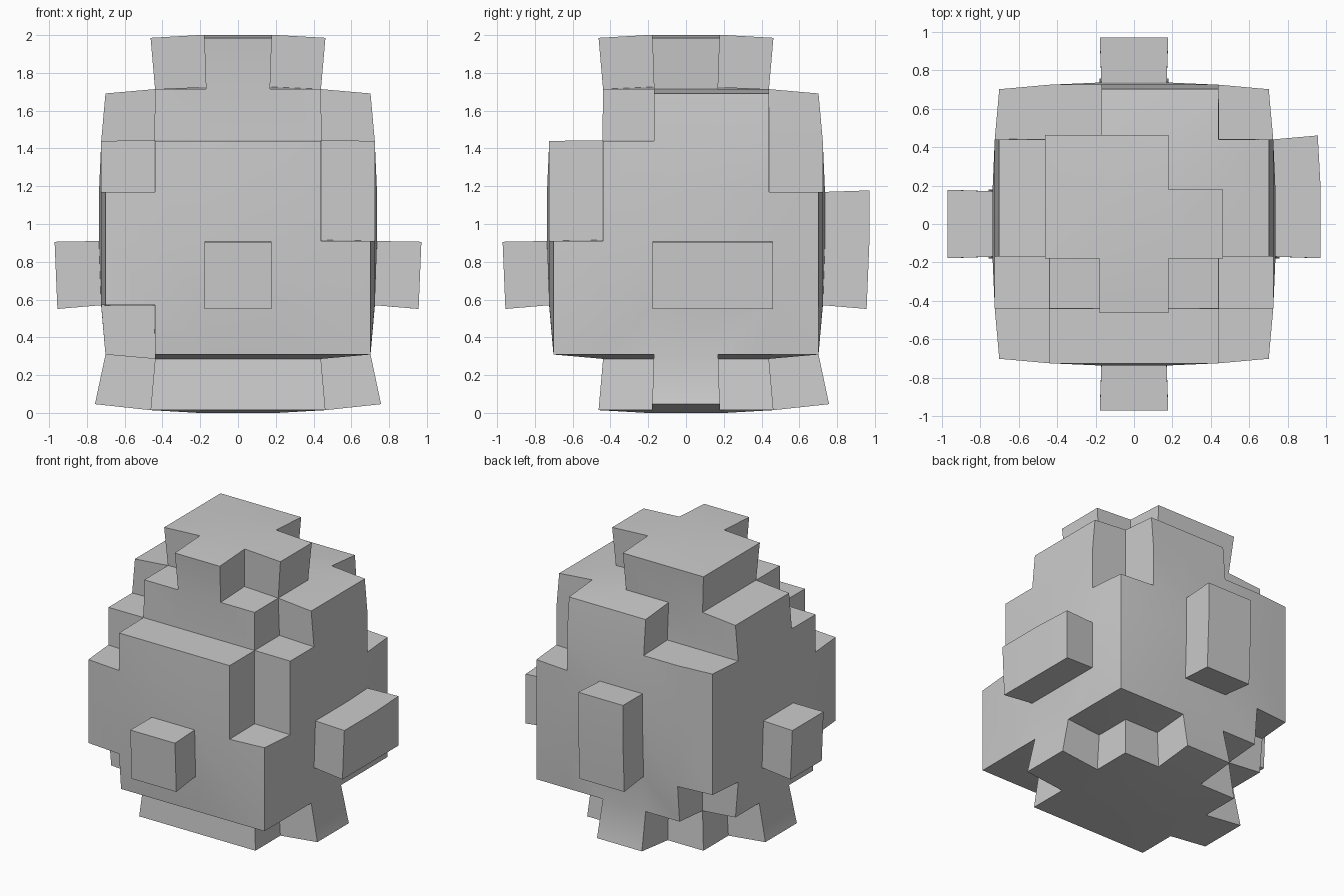
import bpy, bmesh
from mathutils import Vector

if "Cube" in bpy.data.objects:
    bpy.data.objects.remove(bpy.data.objects["Cube"])

# Cell boundaries of the uneven 7 x 7 x 7 block grid
XY = [-.95, -.72, -.44, -.17, .17, .44, .72, .95]
Z = [-.98, -.71, -.43, -.09, .17, .44, .71, .98]
GRID = (XY, XY, Z)

# Layers from bottom to top; each row (front to back) gives first and last filled column
LAYERS = [
    "-- -- 24 15 24 33 --",
    "-- 25 15 15 15 25 --",
    "33 15 15 06 16 15 33",
    "-- 14 15 15 15 15 33",
    "-- 24 15 15 15 14 --",
    "-- -- 24 15 15 34 --",
    "-- -- 33 24 23 -- --",
]


def bulge(p):
    """Swell the faces gently towards a ball and flare the steps outwards."""
    out = []
    for i in range(3):
        t = max(abs(p[j]) for j in range(3) if j != i)
        if abs(p[i]) >= t - .05:
            out.append(p[i] * (1.025 - .1 * t * t))
        else:
            out.append(p[i] * (1 + .2 * (t - .72)))
    return Vector(out) + Vector((0, 0, 1))


filled = set()
for k, layer in enumerate(LAYERS):
    for j, row in enumerate(layer.split()):
        if row != "--":
            filled.update((i, j, k) for i in range(int(row[0]), int(row[1]) + 1))

# Blocky round body: outer skin of the filled cells
bm = bmesh.new()
verts = {}


def corner(idx):
    if idx not in verts:
        verts[idx] = bm.verts.new(bulge([GRID[a][idx[a]] for a in range(3)]))
    return verts[idx]


for cell in sorted(filled):
    for axis in range(3):
        for side in (0, 1):
            near = list(cell)
            near[axis] += 2 * side - 1
            if tuple(near) in filled:
                continue
            u, v = (axis + 1) % 3, (axis + 2) % 3
            loop = []
            for du, dv in ((0, 0), (1, 0), (1, 1), (0, 1)):
                c = list(cell)
                c[axis] += side
                c[u] += du
                c[v] += dv
                loop.append(corner(tuple(c)))
            bm.faces.new(loop if side else loop[::-1])

mesh = bpy.data.meshes.new("block_boulder")
bm.to_mesh(mesh)
bm.free()
body = bpy.data.objects.new("block_boulder", mesh)
bpy.context.collection.objects.link(body)
bpy.context.view_layer.objects.active = body
body.select_set(True)
bpy.ops.object.shade_smooth_by_angle(angle=0.5)
